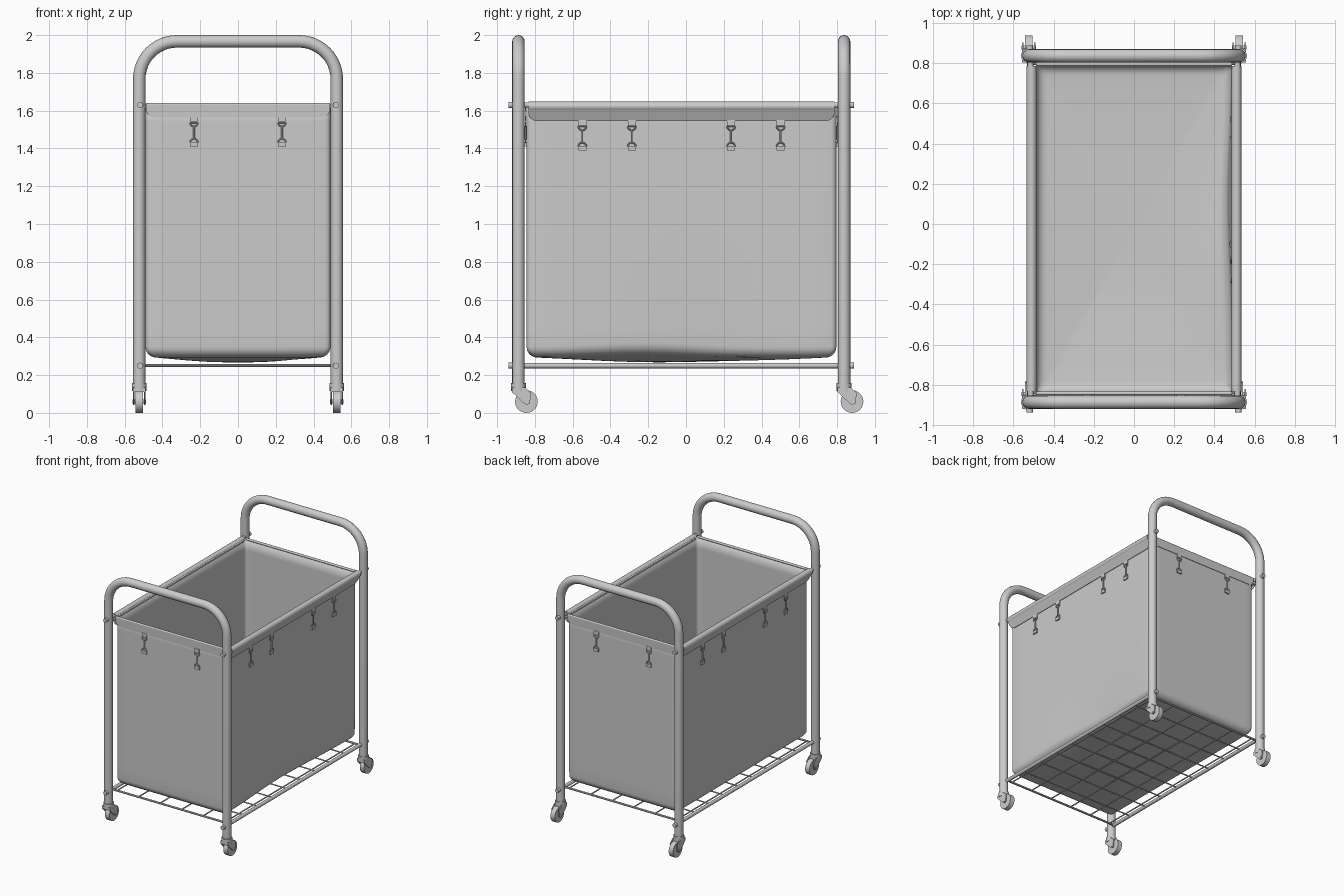
import bpy, bmesh, math
from mathutils import Matrix, Vector

if "Cube" in bpy.data.objects:
    bpy.data.objects.remove(bpy.data.objects["Cube"])

YC = -0.024                 # centre of the bag and frame along y
LEG_X, TUBE = 0.523, 0.033
FRONT_Y, BACK_Y = -0.887, 0.837


def finish(name, bm, angle=40):
    bmesh.ops.recalc_face_normals(bm, faces=bm.faces)
    me = bpy.data.meshes.new(name)
    bm.to_mesh(me)
    bm.free()
    ob = bpy.data.objects.new(name, me)
    bpy.context.collection.objects.link(ob)
    smooth(ob, angle)
    return ob


def smooth(ob, angle=40):
    bpy.ops.object.select_all(action='DESELECT')
    ob.select_set(True)
    bpy.context.view_layer.objects.active = ob
    bpy.ops.object.shade_smooth_by_angle(angle=math.radians(angle))


def box(bm, c, s, M=Matrix()):
    bmesh.ops.create_cube(bm, size=1, matrix=M @ Matrix.Translation(c) @ Matrix.Diagonal((*s, 1)))


def rod(bm, p, q, r, seg=12, M=Matrix()):
    p, q = M @ Vector(p), M @ Vector(q)
    rot = (q - p).to_track_quat('Z', 'Y').to_matrix().to_4x4()
    bmesh.ops.create_cone(bm, cap_ends=True, segments=seg, radius1=r, radius2=r, depth=(q - p).length,
                          matrix=Matrix.Translation((p + q) / 2) @ rot)


def prism(bm, pts, off=Vector((0, 0.004, 0)), M=Matrix()):
    a = [bm.verts.new(M @ Vector(p)) for p in pts]
    b = [bm.verts.new(M @ (Vector(p) + off)) for p in pts]
    bm.faces.new(a)
    bm.faces.new(b[::-1])
    for i in range(len(a)):
        j = (i + 1) % len(a)
        bm.faces.new((a[i], b[i], b[j], a[j]))


def arc(cx, cz, r, a0, a1, n):
    return [(cx + r * math.cos(math.radians(a0 + (a1 - a0) * i / n)),
             cz + r * math.sin(math.radians(a0 + (a1 - a0) * i / n))) for i in range(n + 1)]


# End frames: bent tube hoops that are both legs and push handles
for name, y in (("front_hoop", FRONT_Y), ("back_hoop", BACK_Y)):
    R, top = 0.2, 2 - TUBE
    path = [(LEG_X, 0.15)] + arc(LEG_X - R, top - R, R, 0, 90, 12)
    path += [(-x, z) for x, z in reversed(path)]
    cu = bpy.data.curves.new(name, 'CURVE')
    cu.dimensions = '3D'
    cu.bevel_depth, cu.bevel_resolution, cu.use_fill_caps = TUBE, 6, True
    sp = cu.splines.new('POLY')
    sp.points.add(len(path) - 1)
    for p, (x, z) in zip(sp.points, path):
        p.co = (x, y, z, 1)
    ob = bpy.data.objects.new(name, cu)
    bpy.context.collection.objects.link(ob)
    bpy.ops.object.select_all(action='DESELECT')
    ob.select_set(True)
    bpy.context.view_layer.objects.active = ob
    bpy.ops.object.convert(target='MESH')
    smooth(bpy.context.object)

# Long side rails with bolt heads poking out of the legs
bm = bmesh.new()
for s in (-1, 1):
    for z, x in ((1.63, 0.515), (0.25, 0.518)):
        rod(bm, (s * x, FRONT_Y, z), (s * x, BACK_Y, z), 0.014, 16)
        for y, d in ((FRONT_Y, -1), (BACK_Y, 1)):
            rod(bm, (s * 0.519, y, z), (s * 0.519, y + d * 0.052, z), 0.016, 16)
finish("side_rails_and_bolts", bm)

# Wire shelf
bm = bmesh.new()
y0, y1 = -0.85, 0.80
for i in range(10):
    y = y0 + (y1 - y0) * i / 9
    rod(bm, (-0.518, y, 0.25), (0.518, y, 0.25), 0.008 if i in (0, 9) else 0.005, 8)
for i in range(6):
    x = -0.475 + 0.95 * i / 5
    rod(bm, (x, y0, 0.25), (x, y1, 0.25), 0.005, 8)
finish("wire_shelf", bm)

# Casters: collar, fork and trailing wheel under each leg
for name, y in (("front", FRONT_Y), ("back", BACK_Y)):
    for side, s in (("left", -1), ("right", 1)):
        x, wy = s * LEG_X, y + 0.042
        bm = bmesh.new()
        rod(bm, (x, y, 0.115), (x, y, 0.157), 0.039, 20)
        outline = [(y - 0.034, 0.135), (y + 0.034, 0.135), (wy + 0.025, 0.105), (wy + 0.018, 0.05),
                   (wy, 0.042), (wy - 0.018, 0.055), (y - 0.034, 0.11)]
        for d in (-0.034, 0.026):
            prism(bm, [(x + d, a, b) for a, b in outline], Vector((0.008, 0, 0)))
        box(bm, (x, y, 0.122), (0.066, 0.068, 0.022))
        rod(bm, (x - 0.036, wy, 0.06), (x + 0.036, wy, 0.06), 0.01)
        finish(f"{name}_{side}_caster_fork", bm)
        bm = bmesh.new()
        rod(bm, (x - 0.019, wy, 0.06), (x + 0.019, wy, 0.06), 0.06, 28)
        finish(f"{name}_{side}_wheel", bm)


# Fabric bag: rounded-rectangle rings down the walls, then shrinking into a sagging floor
def ring(inset):
    hx, hy, r = 0.488 - inset, 0.818 - inset, 0.025
    corners = [(hx - r, hy - r, 0), (r - hx, hy - r, 90), (r - hx, r - hy, 180), (hx - r, r - hy, 270)]
    pts = []
    for k, (cx, cy, a) in enumerate(corners):
        pts += arc(cx, cy, r, a, a + 90, 4)
        nx = corners[(k + 1) % 4]
        q = arc(nx[0], nx[1], r, nx[2], nx[2], 1)[0]
        p = pts[-1]
        pts += [(p[0] + (q[0] - p[0]) * t / 16, p[1] + (q[1] - p[1]) * t / 16) for t in range(1, 16)]
    return pts


bm = bmesh.new()
rings = []
ZB, RB = 0.295, 0.055
levels = [(0, 1.635 - (1.635 - ZB - RB) * i / 14) for i in range(15)]
levels += [(RB * (1 - math.cos(t * math.pi / 12)), ZB + RB * (1 - math.sin(t * math.pi / 12))) for t in range(1, 7)]
rows = [[(x, y, z) for x, y in ring(ins)] for ins, z in levels]
base = ring(RB)
for k in range(1, 9):
    s = 1 - k / 8.4
    rows.append([(x * s, y * s, ZB - 0.024 * math.sin((1 - s) * math.pi / 2)
                  + 0.004 * math.sin(5 * y * s) * (1 - s)) for x, y in base])
for row in rows:
    vs = []
    for x, y, z in row:
        low = max(0, min(1, (1.3 - z) / 1.0)) ** 2
        pull = 0.022 * low * math.exp(-((y - 0.15) / 0.4) ** 2) * max(0, x / 0.488) ** 3
        lift = 0.022 * math.exp(-((y + 0.2) / 0.35) ** 2) * max(0, x / 0.488) ** 4 if z < 0.36 else 0
        vs.append(bm.verts.new((x - pull, y + YC, z + lift)))
    rings.append(vs)
for a, b in zip(rings, rings[1:]):
    for i in range(len(a)):
        j = (i + 1) % len(a)
        bm.faces.new((a[i], a[j], b[j], b[i]))
bm.faces.new(rings[-1])
bag = finish("fabric_bag", bm, 60)
mod = bag.modifiers.new("thickness", 'SOLIDIFY')
mod.thickness, mod.offset = 0.004, 0


# Rim sleeves with hanging flaps and snap clips, built facing -y then turned to each side
def rim(name, turn, half, dist, roll_d, roll_r, top, bottom, clips):
    M = Matrix.Translation((0, YC, 0)) @ Matrix.Rotation(math.radians(turn), 4, 'Z')
    zr = top - roll_r
    outer = roll_d + roll_r

    def depth(z):
        t = (zr - z) / (zr - bottom)
        return -(outer + (dist - outer) * t)
    bm = bmesh.new()
    rod(bm, (-half, -roll_d, zr), (half, -roll_d, zr), roll_r, 20, M)
    c = 0.045
    shape = [(half, zr)] + arc(half - c, bottom + c, c, 0, -90, 6)
    shape += [(-u, z) for u, z in reversed(shape)]
    prism(bm, [(u, depth(z), z) for u, z in shape], M=M)
    finish(name + "_rim_flap", bm)
    bm = bmesh.new()
    d = -dist
    for u in clips:
        box(bm, (u, d, bottom - 0.008), (0.042, 0.006, 0.03), M)
        lo = bottom - 0.135
        for pts in (arc(u, bottom - 0.028, 0.021, 180, 360, 8), arc(u, lo, 0.021, 0, 180, 8)):
            pts.append(pts[0])
            for p, q in zip(pts, pts[1:]):
                rod(bm, (p[0], d, p[1]), (q[0], d, q[1]), 0.004, 6, M)
        rod(bm, (u, d, bottom - 0.045), (u, d, lo + 0.018), 0.005, 8, M)
        box(bm, (u, d, lo - 0.009), (0.042, 0.01, 0.024), M)
    finish(name + "_clips", bm)


for name, turn in (("front", 0), ("back", 180)):
    rim(name, turn, 0.488, 0.826, 0.819, 0.009, 1.64, 1.565, (-0.233, 0.233))
for name, turn in (("right", 90), ("left", 270)):
    rim(name, turn, 0.81, 0.500, 0.510, 0.025, 1.648, 1.545, (-0.525, -0.263, 0.263, 0.525))
